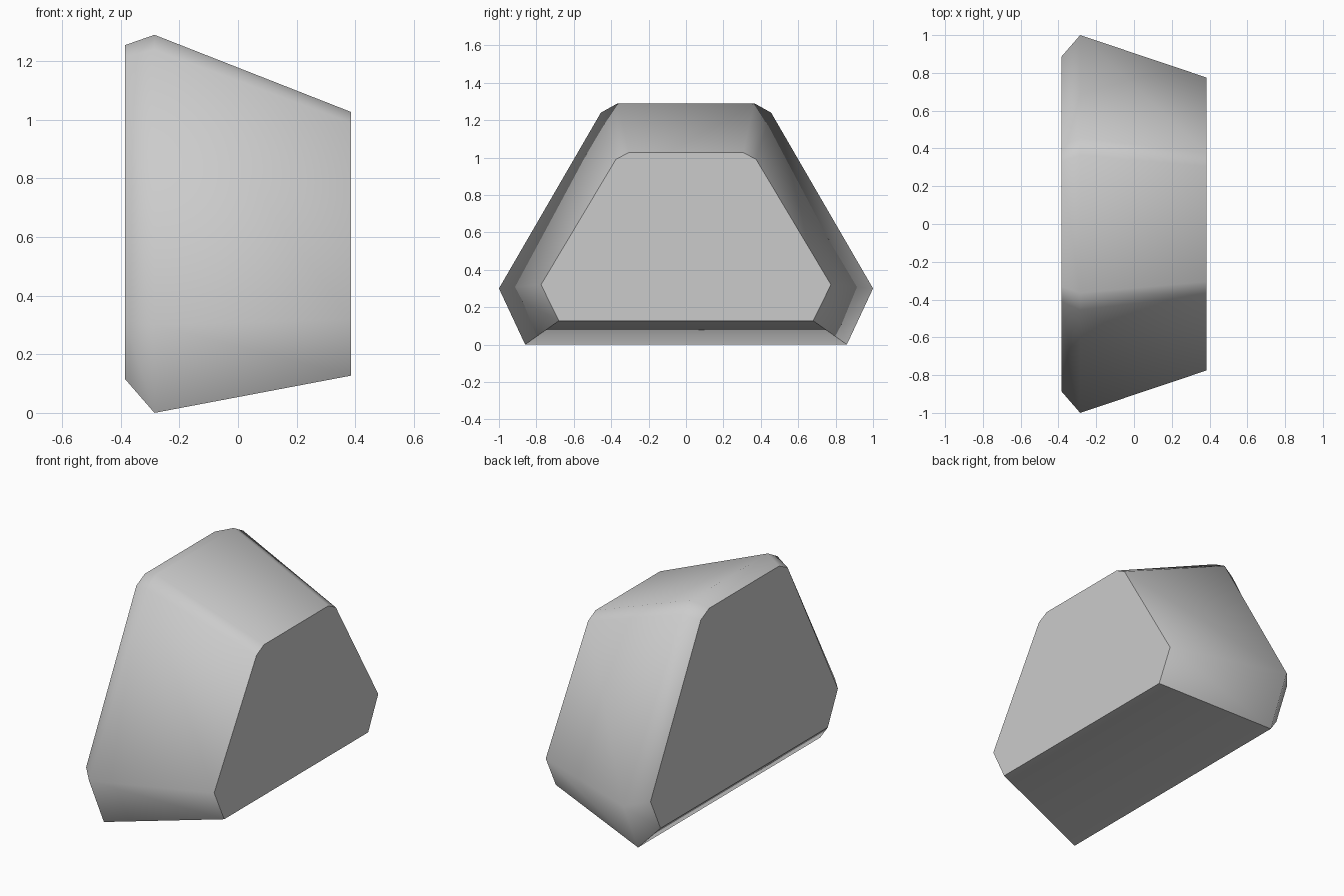
import bpy, bmesh

if "Cube" in bpy.data.objects:
    bpy.data.objects.remove(bpy.data.objects["Cube"])

# Half cross-sections (x, [(y, z) from bottom to top]), mirrored across y
SECTIONS = [
    (-0.385, [(0.79, 0.115), (0.885, 0.31), (0.41, 1.215), (0.33, 1.255)]),  # left end
    (-0.285, [(0.86, 0.0), (1.0, 0.30), (0.455, 1.24), (0.365, 1.29)]),      # widest ridge
    (0.385, [(0.68, 0.127), (0.775, 0.32), (0.375, 0.99), (0.305, 1.027)]),  # right end
]

grey = bpy.data.materials.new("plain grey")
grey.diffuse_color = (0.6, 0.6, 0.6, 1)
grey.use_nodes = True
grey.node_tree.nodes["Principled BSDF"].inputs["Base Color"].default_value = grey.diffuse_color

bm = bmesh.new()
rings = []
for x, half in SECTIONS:
    outline = half + [(-y, z) for y, z in reversed(half)]
    rings.append([bm.verts.new((x, y, z)) for y, z in outline])

# Side walls between neighbouring sections
n = len(rings[0])
for a, b in zip(rings, rings[1:]):
    for i in range(n):
        j = (i + 1) % n
        bm.faces.new((a[i], a[j], b[j], b[i])).smooth = True

# Flat end caps with crisp borders
for ring in (rings[0], rings[-1]):
    cap = bm.faces.new(ring)
    for e in cap.edges:
        e.smooth = False

# Crisp lower corners along the underside
for a, b in zip(rings, rings[1:]):
    for i in (0, n - 1):
        bm.edges.get((a[i], b[i])).smooth = False

bmesh.ops.recalc_face_normals(bm, faces=bm.faces)
mesh = bpy.data.meshes.new("tapered_block")
bm.to_mesh(mesh)
bm.free()
mesh.materials.append(grey)
block = bpy.data.objects.new("tapered_block", mesh)
bpy.context.collection.objects.link(block)
